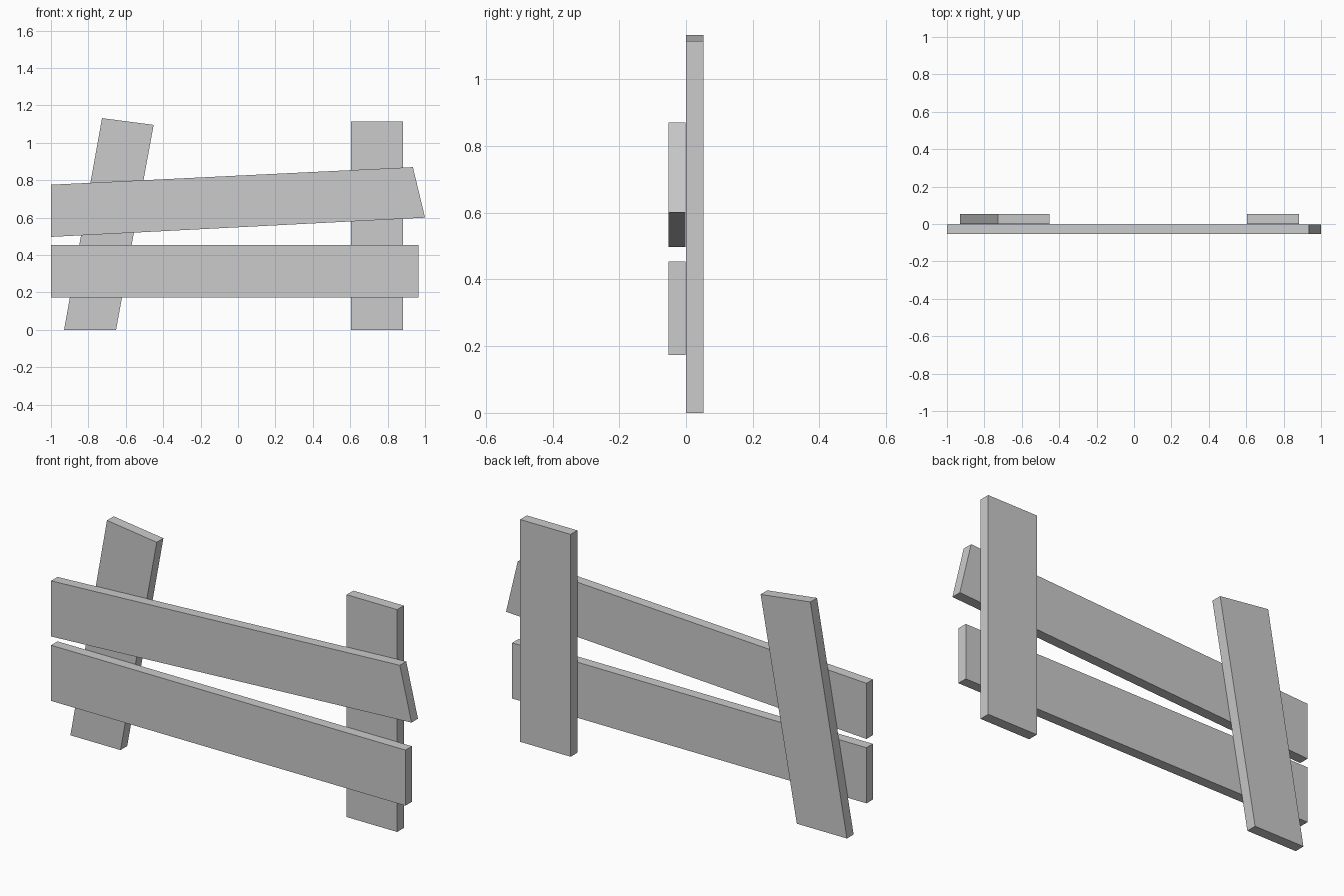
import bpy, bmesh

if "Cube" in bpy.data.objects:
    bpy.data.objects.remove(bpy.data.objects["Cube"])


def plank(name, outline, y_front, y_back):
    """Extrude a four-cornered (x, z) outline through the board thickness."""
    bm = bmesh.new()
    face = bm.faces.new([bm.verts.new((x, y_front, z)) for x, z in outline])
    ext = bmesh.ops.extrude_face_region(bm, geom=[face])
    moved = [v for v in ext["geom"] if isinstance(v, bmesh.types.BMVert)]
    bmesh.ops.translate(bm, verts=moved, vec=(0, y_back - y_front, 0))
    bmesh.ops.recalc_face_normals(bm, faces=bm.faces)
    mesh = bpy.data.meshes.new(name)
    bm.to_mesh(mesh)
    bm.free()
    obj = bpy.data.objects.new(name, mesh)
    bpy.context.collection.objects.link(obj)
    return obj


# Posts at the back: one leaning with a level foot, one upright
posts = {
    "leaning_post": [(-0.93, 0), (-0.652, 0), (-0.451, 1.096), (-0.727, 1.132)],
    "upright_post": [(0.603, 0), (0.883, 0), (0.883, 1.115), (0.603, 1.115)],
}
for name, outline in posts.items():
    plank(name, outline, 0.0, 0.053)

# Rails at the front: a tilted one with an angled end, and a level one
rails = {
    "upper_rail": [(-1, 0.497), (1, 0.6), (0.935, 0.87), (-1, 0.776)],
    "lower_rail": [(-1, 0.174), (0.966, 0.174), (0.966, 0.453), (-1, 0.453)],
}
for name, outline in rails.items():
    plank(name, outline, -0.053, -0.002)
